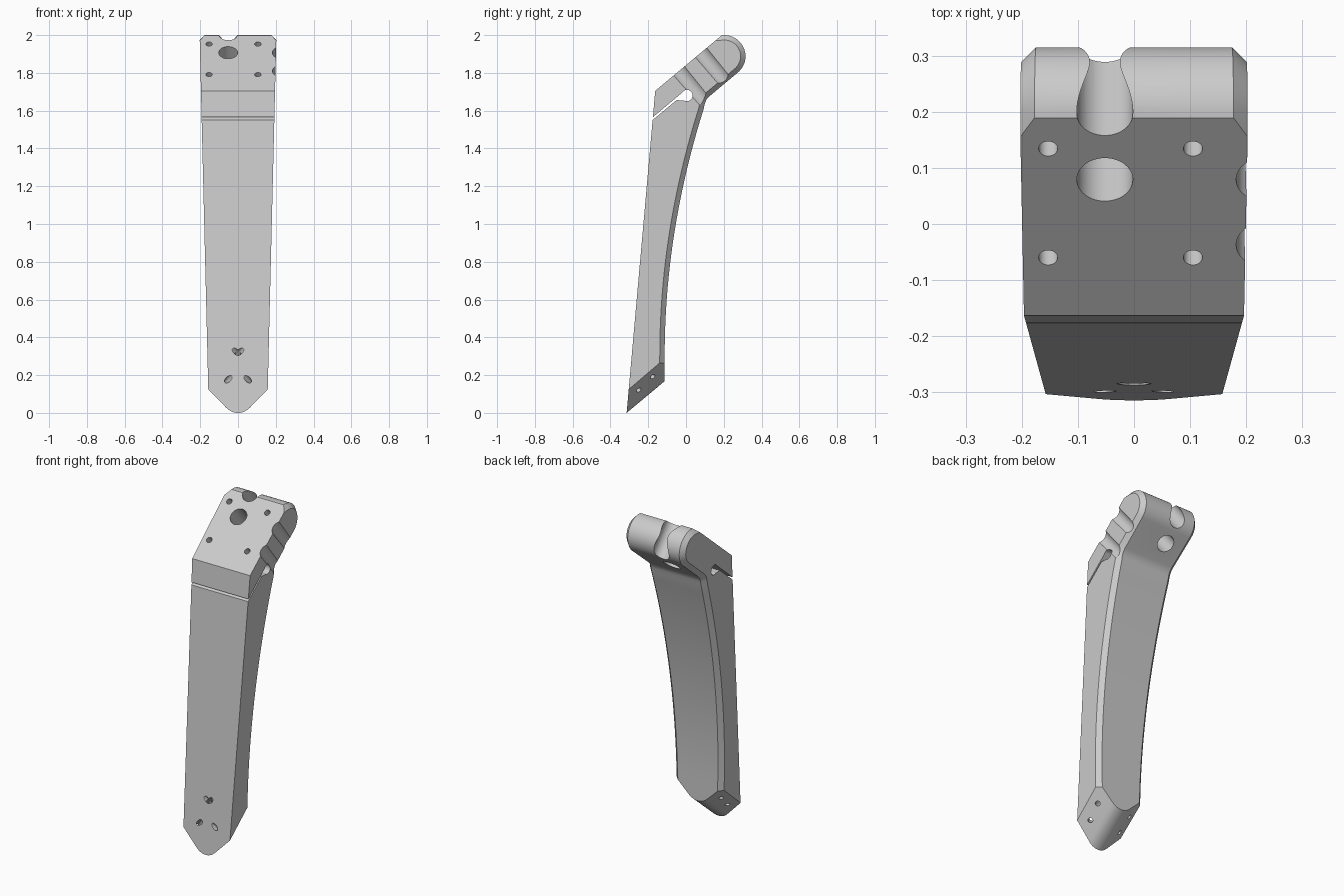
import bpy, bmesh, math
from mathutils import Vector

cube = bpy.data.objects.get("Cube")
if cube:
    bpy.data.objects.remove(cube, do_unlink=True)

grey = bpy.data.materials.new("light_grey")
grey.use_nodes = True
grey.diffuse_color = (0.6, 0.6, 0.6, 1)
grey.node_tree.nodes["Principled BSDF"].inputs["Base Color"].default_value = grey.diffuse_color

TILT = math.radians(39.9)
ALONG = Vector((0, math.cos(TILT), math.sin(TILT)))     # up the sloped plate
NORMAL = Vector((0, -math.sin(TILT), math.cos(TILT)))   # out of the plate


def to_object(name, bm):
    bmesh.ops.recalc_face_normals(bm, faces=bm.faces)
    mesh = bpy.data.meshes.new(name)
    bm.to_mesh(mesh)
    bm.free()
    mesh.materials.append(grey)
    obj = bpy.data.objects.new(name, mesh)
    bpy.context.collection.objects.link(obj)
    return obj


def prism(points, offset):
    """Close a loop of points swept by an offset; returns bmesh and both loops."""
    bm = bmesh.new()
    a = [bm.verts.new(p) for p in points]
    b = [bm.verts.new(Vector(p) + Vector(offset)) for p in points]
    bm.faces.new(a)
    bm.faces.new(b[::-1])
    n = len(a)
    for i in range(n):
        j = (i + 1) % n
        bm.faces.new((a[j], a[i], b[i], b[j]))
    return bm, a, b


def rod(start, end, radius, sides=40):
    """Cylinder between two points."""
    start, end = Vector(start), Vector(end)
    axis = end - start
    bm = bmesh.new()
    bmesh.ops.create_cone(bm, cap_ends=True, segments=sides, radius1=radius,
                          radius2=radius, depth=axis.length)
    turn = Vector((0, 0, 1)).rotation_difference(axis.normalized())
    bmesh.ops.rotate(bm, verts=bm.verts, matrix=turn.to_matrix())
    bmesh.ops.translate(bm, verts=bm.verts, vec=(start + end) / 2)
    return to_object("cutter", bm)


def on_plate(x, y):
    return Vector((x, y, 1.705 + math.tan(TILT) * (y + 0.163)))


# Side profile: tilted head with rounded end, then the bowed back edge
front = [(-0.332, -0.2), (-0.163, 1.705)]
back = []
for i in range(25):
    ang = math.radians(97 - 147 * i / 24)
    back.append((0.203 + 0.112 * math.cos(ang), 1.888 + 0.112 * math.sin(ang)))
back += [(0.125, 1.677), (0.108, 1.659), (0.099, 1.635)]
for i in range(25):
    z = 1.61 - 1.31 * i / 24
    back.append((-0.113 + 0.1205 * (z - 0.3) ** 2, z))
back.append((-0.113, -0.2))

# Leg body: width tapers towards the foot, back edges chamfered
bm, left, right = prism([(1, y, z) for y, z in front + back], (-2, 0, 0))
for v in bm.verts:
    v.co.x *= 0.157 + 0.0245 * (v.co.z - 0.11)
chamfer = []
for loop in (left, right):
    chain = loop[len(front):]
    chamfer += [bm.edges.get(pair) for pair in zip(chain, chain[1:])]
bmesh.ops.recalc_face_normals(bm, faces=bm.faces)
bmesh.ops.bevel(bm, geom=chamfer, offset=0.026, offset_type='OFFSET',
                segments=1, affect='EDGES', clamp_overlap=False)
leg = to_object("leg_bracket", bm)

# Pointed foot: rounded V outline swept parallel to the plate
half = [(0.014, 0.001), (0.027, 0.004), (0.040, 0.009), (0.052, 0.017),
        (0.063, 0.026), (0.5, 0.440), (0.5, 2.8)]
outline = [(-x, z) for x, z in reversed(half)] + [(0, 0)] + half
base = Vector((0, -0.314, 0))
bm, _, _ = prism([base - ALONG * 0.3 + Vector((x, 0, z)) for x, z in outline], ALONG * 1.3)
steps = [('INTERSECT', to_object("cutter", bm))]

cutters = []
# Clamp slot with its round relief hole
slot = [(-0.25, 1.503), (-0.01, 1.704), (0.0, 1.653), (-0.05, 1.656), (-0.25, 1.489)]
bm, _, _ = prism([(-0.5, y, z) for y, z in slot], (1, 0, 0))
cutters.append(to_object("cutter", bm))
cutters.append(rod((-0.6, 0.005, 1.68), (0.6, 0.005, 1.68), 0.03))

# Large through hole, end notch and two side notches
for x, y in ((-0.052, 0.079), (-0.052, 0.196), (0.232, 0.079), (0.232, -0.037)):
    p = on_plate(x, y)
    cutters.append(rod(p + NORMAL * 0.1, p - NORMAL * 0.29, 0.05, 48))

# Four blind screw holes
for x in (-0.153, 0.105):
    for y in (0.134, -0.06):
        p = on_plate(x, y)
        cutters.append(rod(p + NORMAL * 0.05, p - NORMAL * 0.12, 0.017, 24))

# Slanted screw holes through the foot, mirrored
for side in (-1, 1):
    drill = Vector((-0.069 * side, -0.060, 0.0724))
    for p in ((0.107 * side, -0.25, 0.12), (0.12 * side, -0.172, 0.187)):
        p = Vector(p)
        cutters.append(rod(p - drill * 0.6, p + drill * 2.6, 0.014, 20))

steps += [('DIFFERENCE', c) for c in cutters]
for operation, cutter in steps:
    cutter.hide_render = True
    mod = leg.modifiers.new("cut", 'BOOLEAN')
    mod.operation = operation
    mod.solver = 'EXACT'
    mod.object = cutter

# Bake the cuts and drop the cutters
graph = bpy.context.evaluated_depsgraph_get()
baked = bpy.data.meshes.new_from_object(leg.evaluated_get(graph))
leg.modifiers.clear()
leg.data = baked
leg.data.materials.clear()
leg.data.materials.append(grey)
for p in leg.data.polygons:
    p.material_index = 0
for _, cutter in steps:
    bpy.data.objects.remove(cutter, do_unlink=True)

bpy.ops.object.select_all(action='DESELECT')
leg.select_set(True)
bpy.context.view_layer.objects.active = leg
bpy.ops.object.shade_smooth_by_angle(angle=math.radians(25))
